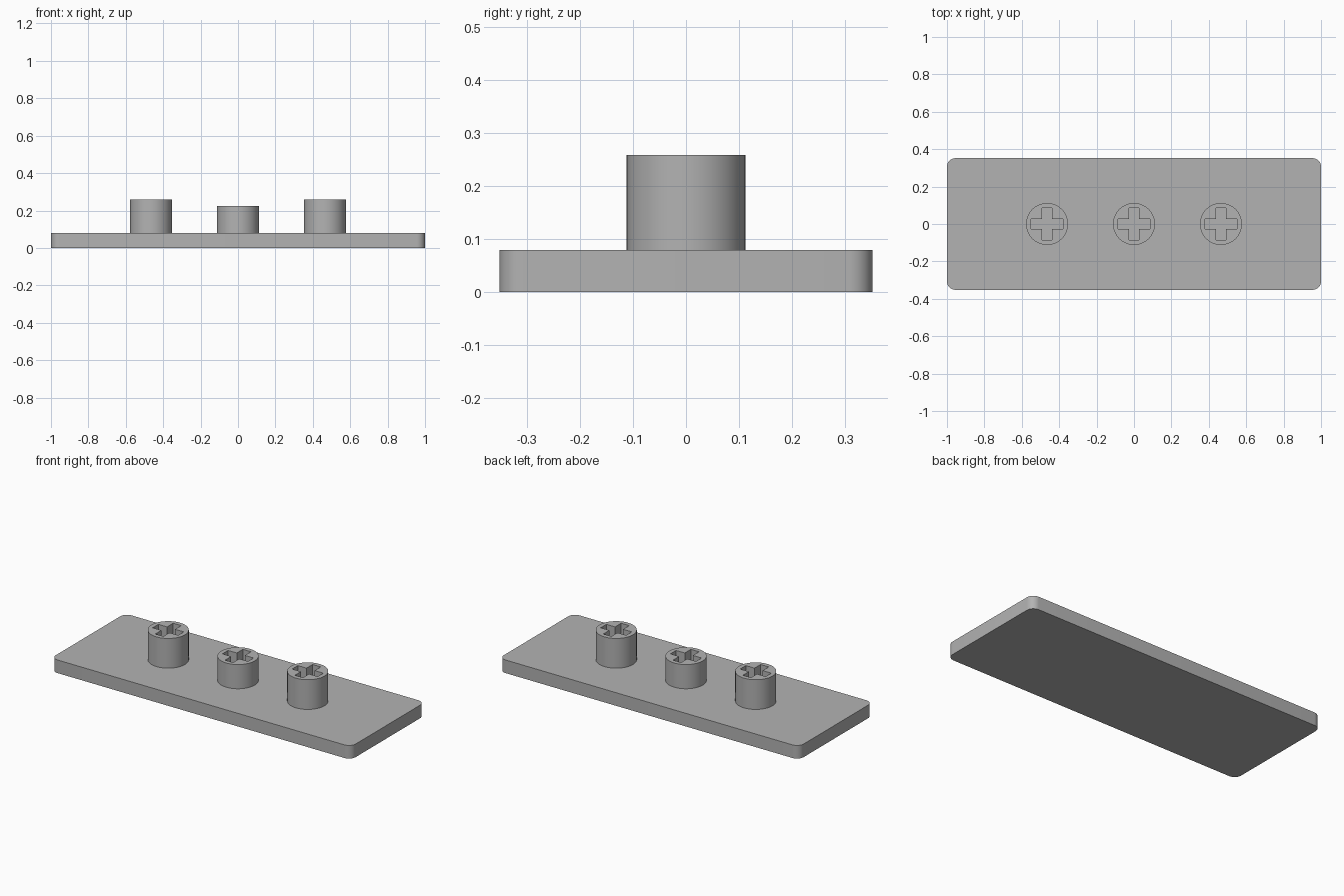
import bpy, bmesh
from math import radians

cube = bpy.data.objects.get("Cube")
if cube:
    bpy.data.objects.remove(cube, do_unlink=True)

PLATE_TOP = 0.079
POST_RADIUS = 0.112

grey = bpy.data.materials.new("plain grey")
grey.use_nodes = True
colour = (0.45, 0.45, 0.45, 1)
grey.diffuse_color = colour
grey.node_tree.nodes["Principled BSDF"].inputs["Base Color"].default_value = colour


def select_only(obj):
    bpy.ops.object.select_all(action="DESELECT")
    obj.select_set(True)
    bpy.context.view_layer.objects.active = obj


def extrude_outline(name, points, bottom, top, x=0):
    """Solid prism from a flat outline."""
    bm = bmesh.new()
    face = bm.faces.new([bm.verts.new((px + x, py, bottom)) for px, py in points])
    grown = bmesh.ops.extrude_face_region(bm, geom=[face])["geom"]
    raised = [v for v in grown if isinstance(v, bmesh.types.BMVert)]
    bmesh.ops.translate(bm, verts=raised, vec=(0, 0, top - bottom))
    bmesh.ops.recalc_face_normals(bm, faces=bm.faces)
    mesh = bpy.data.meshes.new(name)
    bm.to_mesh(mesh)
    bm.free()
    obj = bpy.data.objects.new(name, mesh)
    bpy.context.collection.objects.link(obj)
    mesh.materials.append(grey)
    return obj


# Base plate with rounded upright corners
w, d = 1.0, 0.352
plate = extrude_outline("base_plate", [(-w, -d), (w, -d), (w, d), (-w, d)], 0, PLATE_TOP)
bm = bmesh.new()
bm.from_mesh(plate.data)
upright = [e for e in bm.edges if abs(e.verts[0].co.z - e.verts[1].co.z) > 0.01]
bmesh.ops.bevel(bm, geom=upright, offset=0.045, segments=8, profile=0.5, affect="EDGES")
bm.to_mesh(plate.data)
bm.free()
select_only(plate)
bpy.ops.object.shade_smooth_by_angle(angle=radians(30))

# Cross-shaped socket outline: one quarter turned four times
a, b = 0.027, 0.085
cross = []
px = [(b, -a), (b, a), (a, a)]
for turn in range(4):
    cross += px
    px = [(-y, x) for x, y in px]

# Three round posts, the middle one shorter
for name, x, top in (("right_post", -0.465, 0.258),
                     ("middle_post", 0, 0.225),
                     ("left_post", 0.465, 0.258)):
    bpy.ops.mesh.primitive_cylinder_add(vertices=64, radius=POST_RADIUS, depth=top - PLATE_TOP,
                                        location=(x, 0, (top + PLATE_TOP) / 2))
    post = bpy.context.object
    post.name = name
    post.data.materials.append(grey)
    cutter = extrude_outline(name + "_socket_cutter", cross, PLATE_TOP - 0.02, top + 0.05, x)
    cutter.hide_render = True
    cut = post.modifiers.new("socket", "BOOLEAN")
    cut.operation = "DIFFERENCE"
    cut.solver = "EXACT"
    cut.object = cutter
    select_only(post)
    bpy.ops.object.modifier_apply(modifier=cut.name)
    bpy.data.objects.remove(cutter, do_unlink=True)
    bpy.ops.object.shade_smooth_by_angle(angle=radians(30))
